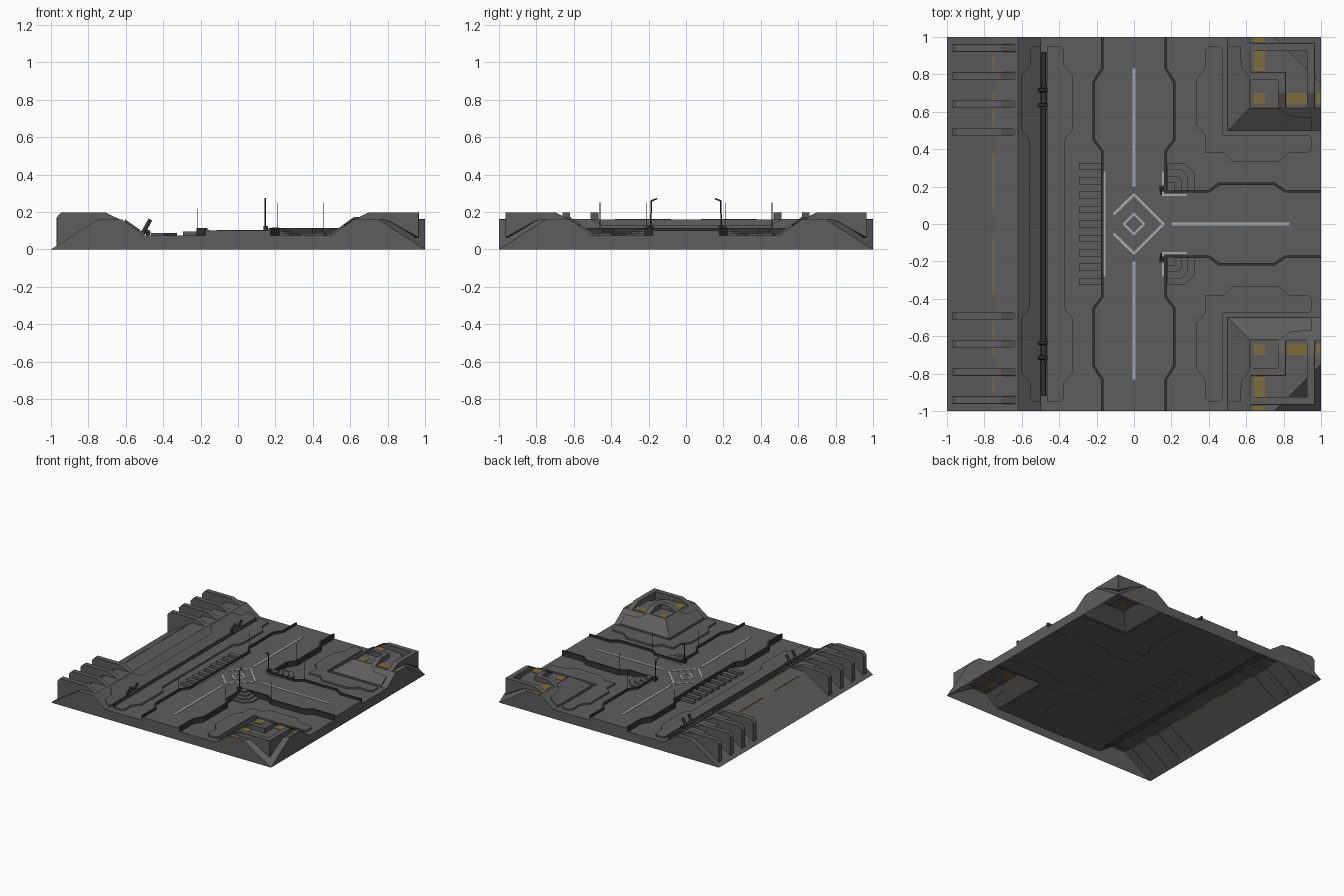
import bpy, bmesh, math
from mathutils import Vector

if "Cube" in bpy.data.objects:
    bpy.data.objects.remove(bpy.data.objects["Cube"])

FLOOR, RIDGE, ROAD = 0.075, 0.16, 0.1


def material(name, rgb):
    m = bpy.data.materials.new(name)
    m.diffuse_color = (*rgb, 1)
    m.use_nodes = True
    m.node_tree.nodes["Principled BSDF"].inputs["Base Color"].default_value = m.diffuse_color
    return m


GREY = material("plate grey", (0.11, 0.11, 0.113))
DARK = material("dark trim", (0.035, 0.035, 0.038))
LINE = material("road marking", (0.38, 0.41, 0.43))
GOLD = material("dull yellow", (0.21, 0.15, 0.045))


def height(x, y):
    """Ground: long ridge on the left, two corner hills on the right."""
    y = abs(y)
    s = -x if x < 0 else min(x, y)
    z = FLOOR + (RIDGE - FLOOR) * min(1, max(0, (s - 0.5) / 0.12))
    edge = 1 + x if x < 0 else (1 - x) + (1 - y)
    return min(z, max(0, edge) * 0.64)


def finish(name, bm, mat, smooth=False):
    bmesh.ops.recalc_face_normals(bm, faces=bm.faces)
    me = bpy.data.meshes.new(name)
    bm.to_mesh(me)
    bm.free()
    me.materials.append(mat)
    if smooth:
        for p in me.polygons:
            p.use_smooth = len(p.vertices) == 4
    ob = bpy.data.objects.new(name, me)
    bpy.context.collection.objects.link(ob)
    return ob


def prism(bm, pts, z0, z1):
    """Extruded outline; z0 and z1 are numbers or functions of x, y."""
    f = lambda z, p: z(*p) if callable(z) else z
    lo = [bm.verts.new((*p, f(z0, p))) for p in pts]
    hi = [bm.verts.new((*p, f(z1, p))) for p in pts]
    bm.faces.new(lo)
    bm.faces.new(hi)
    for i in range(len(pts)):
        j = (i + 1) % len(pts)
        bm.faces.new((lo[i], lo[j], hi[j], hi[i]))


def box(bm, x0, x1, y0, y1, z0, z1):
    prism(bm, [(x0, y0), (x1, y0), (x1, y1), (x0, y1)], z0, z1)


def strip(bm, path, width, z0, z1, closed=False):
    """Mitred wall along a path; z0 and z1 are numbers or one value per point."""
    P = [Vector(p) for p in path]
    n = len(P)
    zz = lambda z, i: z[i] if isinstance(z, list) else z
    rings = []
    for i, p in enumerate(P):
        a = P[i - 1] if closed or i else None
        b = P[(i + 1) % n] if closed or i < n - 1 else None
        d1 = (p - a).normalized() if a else (b - p).normalized()
        d2 = (b - p).normalized() if b else d1
        n1, n2 = Vector((-d1.y, d1.x)), Vector((-d2.y, d2.x))
        m = (n1 + n2).normalized()
        m *= width / 2 / max(0.3, m.dot(n1))
        rings.append([bm.verts.new((*(p + m * s), zz(z, i)))
                      for s, z in ((1, z0), (-1, z0), (-1, z1), (1, z1))])
    for i in range(n if closed else n - 1):
        r, q = rings[i], rings[(i + 1) % n]
        for k in range(4):
            bm.faces.new((r[k], r[(k + 1) % 4], q[(k + 1) % 4], q[k]))
    if not closed:
        bm.faces.new(rings[0])
        bm.faces.new(rings[-1])


def rod(bm, a, b, r, sides=8):
    a, b = Vector(a), Vector(b)
    d = b - a
    mat = d.to_track_quat('Z', 'Y').to_matrix().to_4x4()
    mat.translation = (a + b) / 2
    bmesh.ops.create_cone(bm, cap_ends=True, segments=sides, radius1=r, radius2=r,
                          depth=d.length, matrix=mat)


def flip(pts, s):
    return [(x, y * s) for x, y in pts]


def swap(pts):
    return [(y, x) for x, y in pts]


# ground sheet with skirt, open underneath
bm = bmesh.new()
cuts = [-1, -0.75, -0.62, -0.5, 0, 0.5, 0.62, 0.75, 1]
N = len(cuts)
G = [[bm.verts.new((x, y, height(x, y))) for y in cuts] for x in cuts]
for i in range(N - 1):
    for j in range(N - 1):
        a, b, c, d = G[i][j], G[i + 1][j], G[i + 1][j + 1], G[i][j + 1]
        rising = (cuts[j] >= 0) != (i == N - 2 and j in (0, N - 2))
        for f in ((a, b, c), (a, c, d)) if rising else ((a, b, d), (b, c, d)):
            bm.faces.new(f)
rim = [G[i][0] for i in range(N)] + [G[N - 1][j] for j in range(1, N)] \
    + [G[i][N - 1] for i in range(N - 2, -1, -1)]
foot = [v if v.co.z < 1e-5 else bm.verts.new((v.co.x, v.co.y, 0)) for v in rim]
for i in range(len(rim) - 1):
    f = list(dict.fromkeys((rim[i], foot[i], foot[i + 1], rim[i + 1])))
    if len(f) > 2:
        bm.faces.new(f)
finish("ground", bm, GREY)

# T-shaped road deck and its dark curbs
left = [(-0.17, 1), (-0.17, 0.83), (-0.215, 0.76), (-0.215, 0.45), (-0.17, 0.39)]
left += flip(left[::-1], -1)
turn = [(0.17, 1), (0.17, 0.83), (0.215, 0.76), (0.215, 0.45), (0.17, 0.39), (0.17, 0.175),
        (0.4, 0.175), (0.455, 0.215), (0.75, 0.215), (0.81, 0.175), (1, 0.175)]
deck, curb = bmesh.new(), bmesh.new()
prism(deck, left + flip(turn, -1) + turn[::-1], FLOOR - 0.005, ROAD)
strip(curb, left, 0.014, FLOOR, 0.115)
for s in (1, -1):
    strip(curb, flip(turn, s), 0.014, FLOOR, 0.115)
finish("road_deck", deck, GREY)
finish("road_curbs", curb, DARK)

# painted lines and centre diamonds
bm = bmesh.new()
z = (ROAD - 0.002, ROAD + 0.003)
strip(bm, [(0.2, 0), (0.83, 0)], 0.016, *z)
strip(bm, [(-0.157, -0.28), (-0.157, 0.28)], 0.01, *z)
strip(bm, [(-0.11, 0.05), (0, 0.158), (0.158, 0), (0, -0.158), (-0.11, -0.05)], 0.014, *z)
strip(bm, [(0.055, 0), (0, 0.055), (-0.055, 0), (0, -0.055)], 0.012, *z, closed=True)
for s in (1, -1):
    strip(bm, flip([(0, 0.2), (0, 0.83)], s), 0.016, *z)
    strip(bm, flip([(0.155, 0.28), (0.155, 0.155), (0.28, 0.155)], s), 0.01, *z)
finish("road_lines", bm, LINE)

# row of slats beside the road
bm = bmesh.new()
for i in range(9):
    y = (i - 4) * 0.077
    box(bm, -0.295, -0.177, y - 0.019, y + 0.019, FLOOR - 0.005, 0.095)
finish("road_slats", bm, GREY)

# stepped blocks at the inner road corners
bm = bmesh.new()
for s in (1, -1):
    for size, top in ((0.145, 0.085), (0.11, 0.095), (0.075, 0.106), (0.04, 0.118)):
        prism(bm, flip([(0.178, 0.182), (0.178 + size, 0.182), (0.178 + size, 0.2 + size * .5),
                        (0.2 + size * .5, 0.182 + size), (0.178, 0.182 + size)], s),
              FLOOR - 0.005, top)
finish("corner_steps", bm, GREY)

# long plates: one on the ridge slope, one on the floor
half = [(-0.535, 0.95), (-0.555, 0.93), (-0.555, 0.85), (-0.605, 0.79), (-0.605, 0.51),
        (-0.56, 0.45)]
slope = half + flip(half[::-1], -1) + [(-0.49, -0.95), (-0.49, 0.95)]
flat = [(-0.93 - x if x < -0.5 else -0.465, y) for x, y in slope]
over = lambda t: (lambda x, y: height(x, y) + t)
bm = bmesh.new()
prism(bm, [(min(x, -0.5), y) for x, y in slope], over(-0.004), over(0.013))
prism(bm, flat, FLOOR - 0.004, FLOOR + 0.014)
finish("long_plates", bm, GREY)

# trench pipe with leaning valves
bm = bmesh.new()
rod(bm, (-0.482, -0.92, 0.083), (-0.482, 0.92, 0.083), 0.011)
for s in (1, -1):
    for y in (0.635, 0.715):
        rod(bm, (-0.51, s * y, 0.085), (-0.468, s * y, 0.16), 0.011)
    rod(bm, (-0.482, s * 0.61, 0.09), (-0.482, s * 0.74, 0.09), 0.016)
finish("trench_pipe", bm, DARK, True)

# L-shaped plates around the corner hills
arm = [(0.5, 0.95), (0.57, 0.95), (0.575, 0.84), (0.62, 0.78), (0.62, 0.62), (0.5, 0.5)]
out = [(0.475, 0.93), (0.46, 0.95), (0.4, 0.95), (0.38, 0.93), (0.38, 0.83), (0.33, 0.77),
       (0.33, 0.53), (0.38, 0.48), (0.38, 0.38)]
bm = bmesh.new()
for s in (1, -1):
    prism(bm, flip(arm, s), over(-0.004), over(0.013))
    prism(bm, flip(swap(arm), s), over(-0.004), over(0.013))
    prism(bm, flip(out + swap(out[:-1])[::-1] + [(0.475, 0.475)], s), FLOOR - 0.004, FLOOR + 0.014)
finish("hill_plates", bm, GREY)

# fins: straight on the ridge, L-shaped on the corner hills
bm = bmesh.new()
for s in (1, -1):
    for d in (0.49, 0.64, 0.79, 0.94):
        p = [(x, s * d) for x in (-0.97, -0.945, -0.75, -0.71, -0.62)]
        strip(bm, p, 0.042, [height(*q) - 0.008 for q in p], [0.17, 0.198, 0.198, 0.198, 0.155])
    for d, xs in ((0.79, (0.62, 0.7)), (0.945, (0.62, 0.7, 0.805))):
        a = [(x, d) for x in xs]
        p = flip(a + [(d, d)] + swap(a)[::-1], s)
        tops = [0.16] + [0.198] * (len(p) - 2) + [0.16]
        strip(bm, p, 0.042, [height(*q) - 0.008 for q in p], tops)
fins = finish("ridge_fins", bm, GREY)
bev = fins.modifiers.new("soft_edges", 'BEVEL')
bev.width, bev.segments, bev.limit_method = 0.006, 1, 'ANGLE'

# yellow warning strips on hills and ridge crest
bm = bmesh.new()
for s in (1, -1):
    for r in ([(0.64, 0.64), (0.7, 0.64), (0.7, 0.7), (0.64, 0.7)],
              [(0.64, 0.81), (0.7, 0.81), (0.7, 1), (0.64, 1)],
              [(0.81, 0.64), (1, 0.64), (1, 0.7), (0.81, 0.7)]):
        prism(bm, flip(r, s), RIDGE - 0.002, RIDGE + 0.003)
    for y0, y1 in ((0.08, 0.38), (0.52, 0.7), (0.82, 0.91)):
        prism(bm, flip([(-0.757, y0), (-0.748, y0), (-0.748, y1), (-0.757, y1)], s),
              RIDGE - 0.006, RIDGE + 0.002)
finish("warning_strips", bm, GOLD)

# street lamps and thin marker poles
bm = bmesh.new()
for s in (1, -1):
    rod(bm, (0.145, s * 0.19, 0.095), (0.145, s * 0.185, 0.262), 0.004, 6)
    rod(bm, (0.145, s * 0.185, 0.26), (0.145, s * 0.155, 0.272), 0.004, 6)
    box(bm, 0.135, 0.16, s * 0.19 - 0.015, s * 0.19 + 0.015, 0.09, 0.125)
    for x, y, top in ((0.21, 0.46, 0.25), (0.455, 0.21, 0.25), (-0.215, 0.46, 0.22)):
        rod(bm, (x, s * y, 0.09), (x, s * y, top), 0.002, 5)
finish("lamps_and_poles", bm, DARK)
